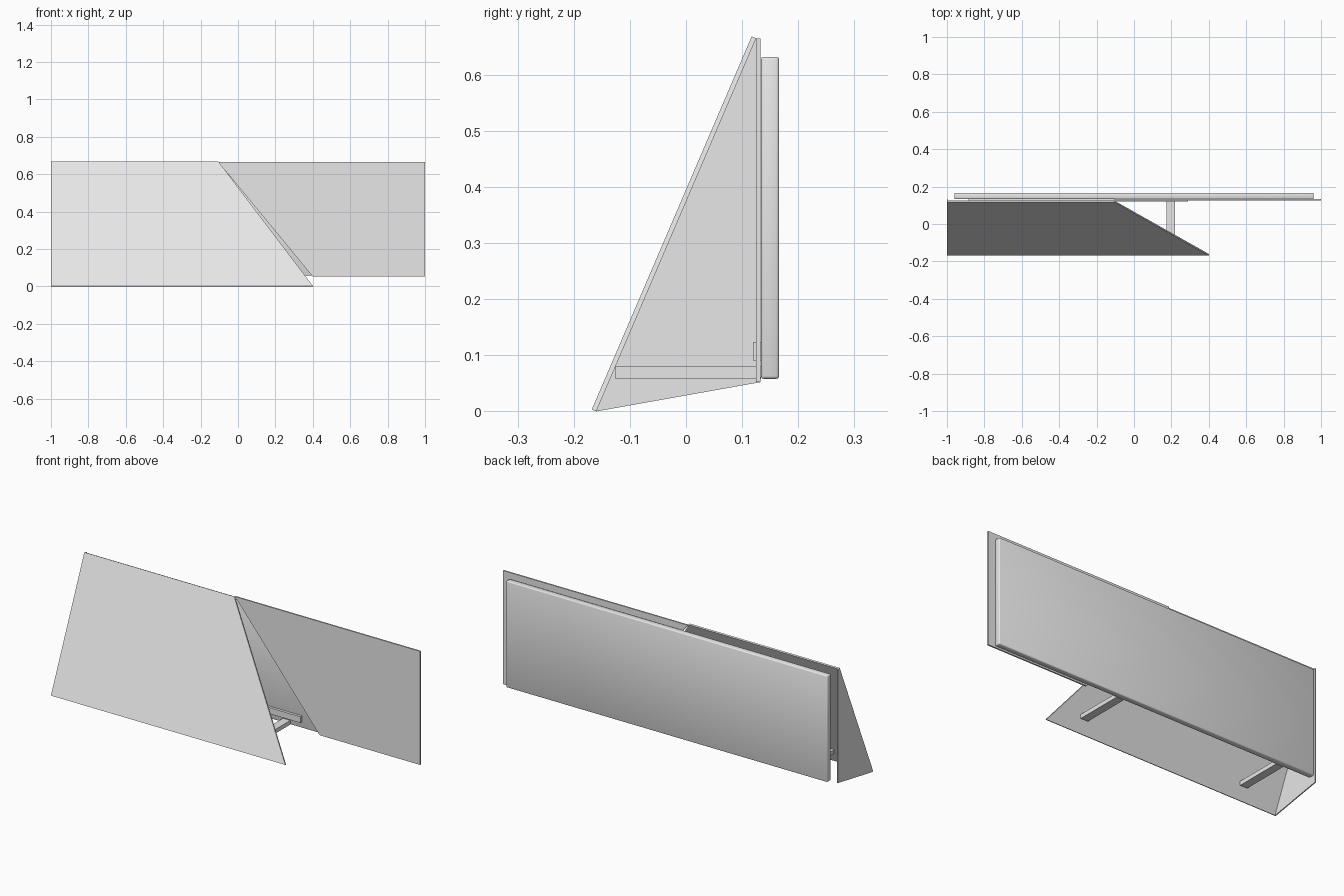
import bpy, bmesh
from mathutils import Vector

if "Cube" in bpy.data.objects:
    bpy.data.objects.remove(bpy.data.objects["Cube"])

grey = bpy.data.materials.new("light_grey")
grey.diffuse_color = (0.8, 0.8, 0.8, 1)
grey.use_nodes = True
grey.node_tree.nodes["Principled BSDF"].inputs["Base Color"].default_value = grey.diffuse_color


def finish(name, bm):
    bmesh.ops.recalc_face_normals(bm, faces=bm.faces)
    mesh = bpy.data.meshes.new(name)
    bm.to_mesh(mesh)
    bm.free()
    mesh.materials.append(grey)
    ob = bpy.data.objects.new(name, mesh)
    bpy.context.collection.objects.link(ob)
    return ob


def sheet(name, outline, offset):
    """Flat outline thickened along an offset vector."""
    bm = bmesh.new()
    face = bm.faces.new([bm.verts.new(p) for p in outline])
    ext = bmesh.ops.extrude_face_region(bm, geom=[face])["geom"]
    bmesh.ops.translate(bm, vec=Vector(offset),
                        verts=[g for g in ext if isinstance(g, bmesh.types.BMVert)])
    return finish(name, bm)


def box(name, lo, hi):
    x0, y0, z0 = lo
    x1, y1, z1 = hi
    return sheet(name, [(x0, y0, z0), (x1, y0, z0), (x1, y1, z0), (x0, y1, z0)],
                 (0, 0, z1 - z0))


# Leaning front panel with a diagonal right edge
sheet("front_panel",
      [(-1, -0.160, 0), (0.4, -0.160, 0), (-0.105, 0.125, 0.665), (-1, 0.125, 0.665)],
      (0, -0.008, 0.0034))

# Upright back panel, cut along the same diagonal
sheet("back_panel",
      [(0.4, 0.125, 0.052), (1, 0.125, 0.052), (1, 0.125, 0.665), (-0.105, 0.125, 0.665)],
      (0, 0.008, 0))

# Triangular cap closing the left end
sheet("end_cap",
      [(-1, -0.160, 0), (-1, 0.132, 0.052), (-1, 0.132, 0.665), (-1, 0.125, 0.665)],
      (0.006, 0, 0))

# Rounded slab on the back, softly shaded
slab = box("back_slab", (-0.96, 0.1335, 0.058), (0.96, 0.166, 0.632))
bev = slab.modifiers.new("rounded_edges", "BEVEL")
bev.width = 0.005
bev.segments = 2
for p in slab.data.polygons:
    p.use_smooth = True

# Ledge and the two struts that hold the front panel
box("ledge", (-0.885, 0.119, 0.091), (0.29, 0.134, 0.124))
for i, x in enumerate((-0.775, 0.197)):
    box(f"strut_{i + 1}", (x - 0.022, -0.126, 0.058), (x + 0.022, 0.134, 0.080))
